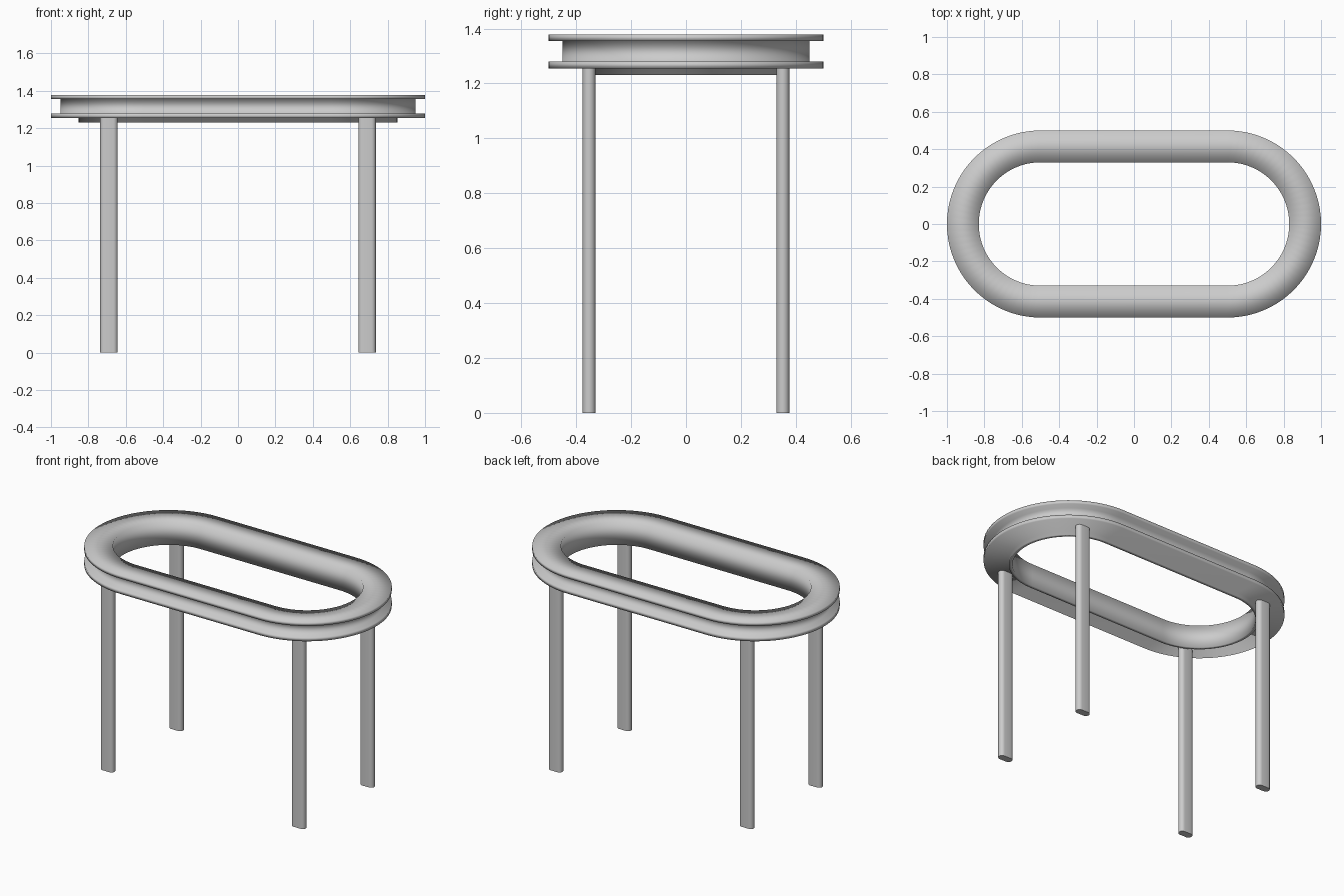
import bpy, bmesh
from math import sin, cos, pi

if "Cube" in bpy.data.objects:
    bpy.data.objects.remove(bpy.data.objects["Cube"])


def stadium(half, r, n):
    """Closed outline: two half circles of radius r centred at x = +-half."""
    right = [(half + r * cos(-pi / 2 + pi * i / n), r * sin(-pi / 2 + pi * i / n)) for i in range(n + 1)]
    return right + [(-x, -y) for x, y in right]


def make_object(name, bm):
    bmesh.ops.recalc_face_normals(bm, faces=bm.faces)
    for f in bm.faces:
        f.smooth = True
    mesh = bpy.data.meshes.new(name)
    bm.to_mesh(mesh)
    bm.free()
    ob = bpy.data.objects.new(name, mesh)
    bpy.context.collection.objects.link(ob)
    return ob


def bridge(bm, a, b):
    n = len(a)
    for i in range(n):
        bm.faces.new((a[i], a[(i + 1) % n], b[(i + 1) % n], b[i]))


# Ring-shaped top: section (radius, height) swept round the stadium outline,
# with an upper plate, recessed band, lower plate and thin lip below
section = [(0.33, 1.23), (0.352, 1.23), (0.352, 1.255), (0.5, 1.255), (0.5, 1.28),
           (0.45, 1.28), (0.45, 1.355), (0.5, 1.355), (0.5, 1.378), (0.33, 1.378)]
bm = bmesh.new()
loops = [[bm.verts.new((x, y, z)) for x, y in stadium(0.5, r, 40)] for r, z in section]
for i, loop in enumerate(loops):
    bridge(bm, loop, loops[(i + 1) % len(loops)])
make_object("ring_top", bm)

# Four flat legs with rounded edges
for sx, side in ((-1, "left"), (1, "right")):
    for sy, end in ((-1, "front"), (1, "back")):
        bm = bmesh.new()
        outline = stadium(0.0235, 0.0235, 10)
        low, high = [[bm.verts.new((sx * 0.69 + x, sy * 0.353 + y, z)) for x, y in outline]
                     for z in (0, 1.256)]
        bridge(bm, low, high)
        bm.faces.new(low)
        bm.faces.new(high)
        leg = make_object(f"{end}_{side}_leg", bm)
        bpy.ops.object.select_all(action='DESELECT')
        leg.select_set(True)
        bpy.context.view_layer.objects.active = leg
        bpy.ops.object.shade_smooth_by_angle(angle=0.7)
